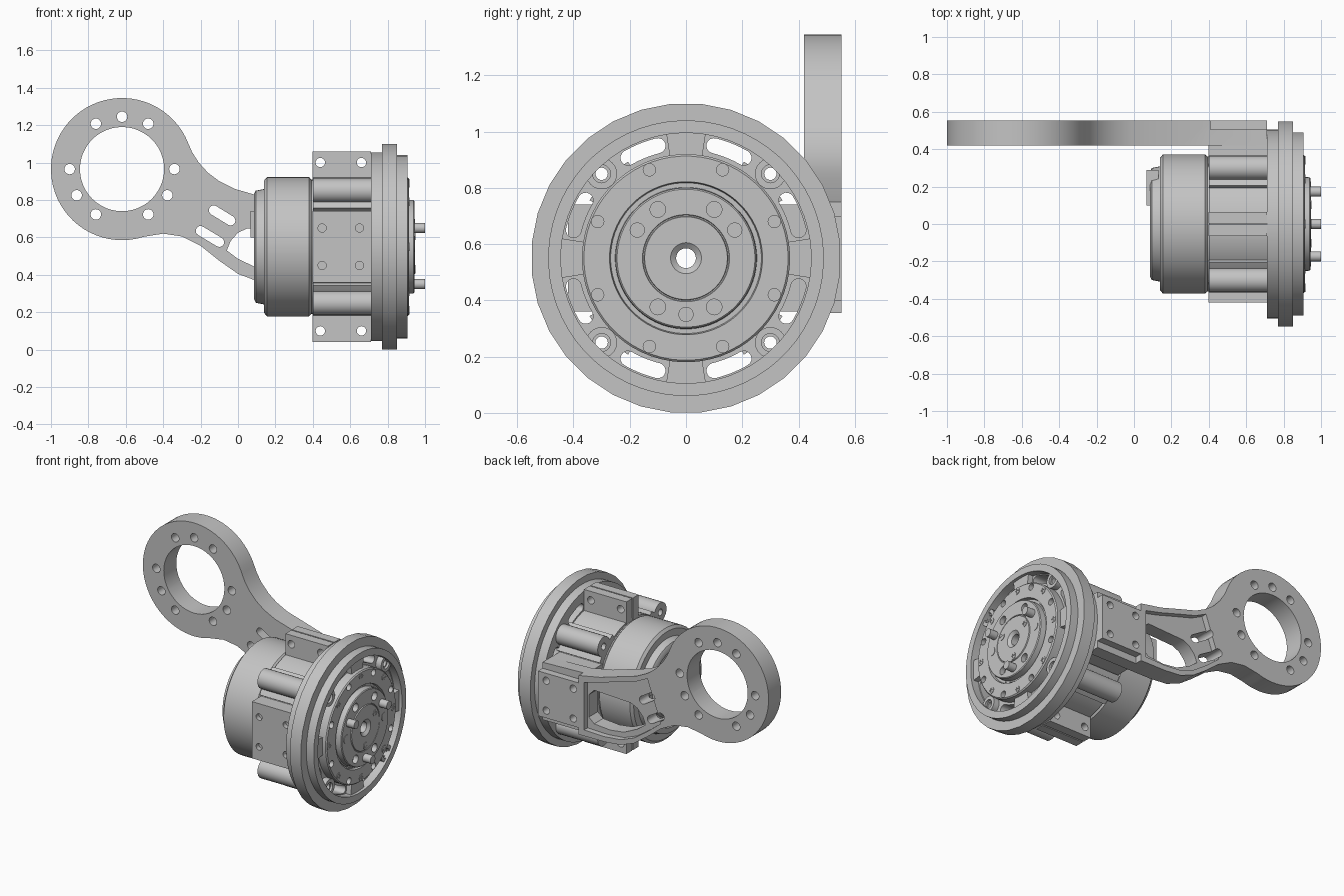
import bpy, bmesh
from math import sin, cos, radians, pi

if "Cube" in bpy.data.objects:
    bpy.data.objects.remove(bpy.data.objects["Cube"])

AXIS = 0.55  # height of the drive axis
grey = bpy.data.materials.new("machined grey")
grey.use_nodes = True
GREY = (0.55, 0.55, 0.55, 1)
grey.diffuse_color = GREY
grey.node_tree.nodes["Principled BSDF"].inputs["Base Color"].default_value = GREY


# --- 2D shapes -------------------------------------------------------------
def arc(cx, cy, r, a, b, n):
    angles = [radians(a + (b - a) * i / n) for i in range(n + 1)]
    return [(cx + r * cos(t), cy + r * sin(t)) for t in angles]


def circle(cx, cy, r, n=20):
    return arc(cx, cy, r, 0, 360, n)[:-1]


def polar(r, a):
    return r * cos(radians(a)), AXIS + r * sin(radians(a))


def rect(x0, y0, x1, y1):
    return [(x0, y0), (x1, y0), (x1, y1), (x0, y1)]


def arc_block(r0, r1, a, b):
    return arc(0, AXIS, r1, a, b, 8) + arc(0, AXIS, r0, b, a, 8)


def round_slot(r, w, a, b):
    """Arc slot of half width w with round ends."""
    return (arc(0, AXIS, r + w, a, b, 8) + arc(*polar(r, b), w, b, b + 180, 8)[1:-1]
            + arc(0, AXIS, r - w, b, a, 8) + arc(*polar(r, a), w, a + 180, a + 360, 8)[1:-1])


def stadium(x0, z0, x1, z1, r, a):
    return arc(x1, z1, r, a - 90, a + 90, 8) + arc(x0, z0, r, a + 90, a + 270, 8)


# --- solids ----------------------------------------------------------------
def extrude(bm, axis, pts, lo, hi):
    """Extrude a YZ outline along x, or an XZ outline along y."""
    ends = []
    for d in (lo, hi):
        ends.append([bm.verts.new((d, u, v) if axis == "x" else (u, d, v)) for u, v in pts])
    a, b = ends
    bm.faces.new(a[::-1])
    bm.faces.new(b)
    for i in range(len(a)):
        bm.faces.new((a[i - 1], a[i], b[i], b[i - 1]))


def smooth(ob):
    bpy.ops.object.select_all(action="DESELECT")
    ob.select_set(True)
    bpy.context.view_layer.objects.active = ob
    bpy.ops.object.shade_smooth_by_angle(angle=radians(30))


def finish(name, bm):
    bmesh.ops.recalc_face_normals(bm, faces=bm.faces)
    mesh = bpy.data.meshes.new(name)
    bm.to_mesh(mesh)
    bm.free()
    mesh.materials.append(grey)
    ob = bpy.data.objects.new(name, mesh)
    bpy.context.collection.objects.link(ob)
    smooth(ob)
    return ob


def solid(name, *prisms):
    bm = bmesh.new()
    for prism in prisms:
        extrude(bm, *prism)
    return finish(name, bm)


def lathe(name, profile, n=64):
    """Revolve a closed (x, radius) profile about the drive axis."""
    bm = bmesh.new()
    rings = []
    for i in range(n):
        t = 2 * pi * (i + 0.5) / n
        rings.append([bm.verts.new((x, r * cos(t), AXIS + r * sin(t))) for x, r in profile])
    for i in range(n):
        a, b = rings[i - 1], rings[i]
        for j in range(len(profile)):
            bm.faces.new((a[j - 1], a[j], b[j], b[j - 1]))
    return finish(name, bm)


def cut(ob, *prisms):
    cutter = solid("cutter", *prisms)
    cutter.hide_render = True
    mod = ob.modifiers.new("cut", "BOOLEAN")
    mod.operation, mod.solver, mod.use_self = "DIFFERENCE", "EXACT", True
    mod.object = cutter
    bpy.context.view_layer.objects.active = ob
    bpy.ops.object.modifier_apply(modifier=mod.name)
    bpy.data.objects.remove(cutter)
    smooth(ob)


LUGS = [(y, AXIS + z) for y in (-0.3, 0.3) for z in (-0.3, 0.3)]
PAD_HOLES = [(x, z) for x in (0.45, 0.65) for z in (0.45, 0.65)]
SLOTS = [round_slot(0.412, 0.027, c + s - 8, c + s + 8)
         for c in range(0, 360, 90) for s in (-22, 22)]

# --- motor -----------------------------------------------------------------
lathe("motor_can", [(0.14, 0.035), (0.14, 0.355), (0.155, 0.373), (0.38, 0.373),
                    (0.392, 0.36), (0.42, 0.36), (0.42, 0.035)])
lathe("motor_end_cap", [(0.10, 0.035), (0.10, 0.12), (0.085, 0.13), (0.085, 0.19),
                        (0.11, 0.20), (0.11, 0.25), (0.085, 0.26), (0.085, 0.28),
                        (0.095, 0.30), (0.145, 0.31), (0.145, 0.035)])
solid("motor_connector", ("x", rect(0.10, 0.60, 0.29, 0.74), 0.068, 0.13))

# --- clamp housing with pads, columns and split ears -----------------------
lathe("housing_body", [(0.40, 0.035), (0.40, 0.375), (0.72, 0.375), (0.72, 0.035)])
for name, s in (("front_pad", -1), ("back_pad", 1)):
    lo, hi = sorted((0.25 * s, 0.42 * s))
    pad = solid(name, ("x", rect(lo, 0.36, hi, 0.74), 0.397, 0.71))
    cut(pad, *[("y", circle(x, z, 0.022), 0.39 * s, 0.45 * s) for x, z in PAD_HOLES])
columns = solid("housing_columns", *[("x", circle(y, z, 0.065, 24), 0.40, 0.72) for y, z in LUGS])
cut(columns, *[("x", circle(y, z, 0.022), 0.3, 0.8) for y, z in LUGS])
solid("column_webs", *[("x", arc_block(0.35, 0.40, c - 14, c + 14), 0.40, 0.72)
                       for c in range(45, 360, 90)])
for name, z0, z1, hole in (("top_ears", 0.88, 1.06, 1.0), ("bottom_ears", 0.04, 0.22, 0.10)):
    ears = solid(name, *[("x", rect(y, z0, y + 0.061, z1), 0.397, 0.712)
                         for y in (-0.065, 0.004)])
    cut(ears, *[("y", circle(x, hole, 0.025), -0.2, 0.2) for x in (0.44, 0.66)])

# --- flange ----------------------------------------------------------------
through = [("x", p, 0.6, 1) for p in SLOTS + [circle(y, z, 0.022) for y, z in LUGS]]
back_ring = lathe("flange_back_ring", [(0.71, 0.30), (0.71, 0.505), (0.775, 0.505), (0.775, 0.30)])
cut(back_ring, *through)
rim = lathe("flange_rim", [(0.77, 0.30), (0.77, 0.551), (0.85, 0.551), (0.85, 0.30)], 32)
cut(rim, *through)
lathe("flange_front_ring", [(0.84, 0.445), (0.84, 0.49), (0.905, 0.49), (0.905, 0.445)])
lugs = solid("flange_lugs", *[("x", circle(y, z, 0.055, 24), 0.84, 0.89) for y, z in LUGS])
cut(lugs, *[("x", circle(y, z, 0.032), 0.875, 1) for y, z in LUGS],
    *[("x", circle(y, z, 0.022), 0.8, 0.88) for y, z in LUGS])
solid("flange_spokes", *[("x", arc_block(0.36, 0.45, c - 9, c + 9), 0.84, 0.885)
                         for c in range(0, 360, 90)])

# --- output drum and hub ---------------------------------------------------
drum = lathe("output_drum", [(0.70, 0.25), (0.70, 0.37), (0.908, 0.37), (0.915, 0.363),
                             (0.915, 0.272), (0.895, 0.268), (0.895, 0.25)])
cut(drum, *[("x", circle(*polar(0.34, a + 22.5), 0.022), 0.885, 1) for a in range(0, 360, 45)])
hub = lathe("output_hub", [(0.70, 0.035), (0.70, 0.26), (0.90, 0.26), (0.90, 0.252),
                           (0.938, 0.25), (0.943, 0.245), (0.943, 0.155), (0.939, 0.153),
                           (0.939, 0.149), (0.946, 0.147), (0.946, 0.055), (0.93, 0.035)])
cut(hub, *[("x", circle(*polar(0.2, a), 0.028), 0.91, 1) for a in (60, 120, 240, 300)])
solid("hub_plugs", *[("x", circle(*polar(0.2, a), 0.028), 0.93, 0.946) for a in (0, 180)])
solid("drive_pins", *[("x", circle(*polar(0.2, a), 0.027), 0.90, 1.0) for a in (30, 150, 270)])


def screws(name, centres, x):
    """Low round heads with a cross recess."""
    heads = solid(name, *[("x", circle(y, z, 0.023), x - 0.02, x + 0.003) for y, z in centres])
    bars = []
    for y, z in centres:
        for w, h in ((0.014, 0.003), (0.003, 0.014)):
            bars.append(("x", rect(y - w, z - h, y + w, z + h), x - 0.006, x + 0.05))
    cut(heads, *bars)


screws("drum_screws", [polar(0.34, a) for a in range(0, 360, 45)], 0.915)
screws("hub_screws", [polar(0.12, a) for a in (30, 150, 270)], 0.946)

# --- bracket arm -----------------------------------------------------------
CX, CZ = -0.62, 0.965
lower = [(-0.4, 0.62), (-0.3, 0.605), (-0.2, 0.555), (-0.1, 0.475), (0, 0.405),
         (0.1, 0.367), (0.22, 0.356), (0.41, 0.355)]
upper = [(0.41, 0.75), (0.25, 0.78), (0.1, 0.825), (-0.02, 0.86), (-0.1, 0.9),
         (-0.16, 0.945), (-0.21, 1.0), (-0.245, 1.055)]
arm = solid("bracket_arm", ("y", arc(CX, CZ, 0.38, 21, 288, 48) + lower
                            + [(0.71, 0.355), (0.71, 0.74)] + upper, 0.42, 0.553))
window = [(-0.06, 0.53), (-0.04, 0.58), (0, 0.625), (0.05, 0.648), (0.32, 0.66),
          (0.36, 0.62), (0.36, 0.47), (0.32, 0.435), (0.2, 0.425), (0.1, 0.438), (0, 0.485)]
ring_holes = [(CX + 0.28 * cos(radians(a)), CZ + 0.28 * sin(radians(a)))
              for a in (0, 60, 90, 120, 180, 210, 240, 300, 330)]
# recessed web on the back of the neck, stepped edges on the mounting pad
web = ([(x, z + 0.035) for x, z in lower[2:-1]] + [(0.37, 0.395), (0.37, 0.715)]
       + [(x, z - 0.035) for x, z in upper[1:-3]])
cut(arm, ("y", web, 0.515, 0.6), ("y", rect(0.41, 0.7, 0.8, 0.8), 0.505, 0.6),
    ("y", rect(0.41, 0.3, 0.8, 0.4), 0.505, 0.6))
cut(arm, ("y", circle(CX, CZ, 0.225, 48), 0.3, 0.7), ("y", window, 0.3, 0.7),
    ("y", stadium(-0.13, 0.745, -0.04, 0.69, 0.026, -30), 0.3, 0.7),
    ("y", stadium(-0.20, 0.635, -0.10, 0.575, 0.026, -30), 0.3, 0.7),
    *[("y", circle(x, z, 0.028), 0.3, 0.7) for x, z in ring_holes],
    *[("y", circle(x, z, 0.024), 0.5, 0.7) for x, z in PAD_HOLES])
